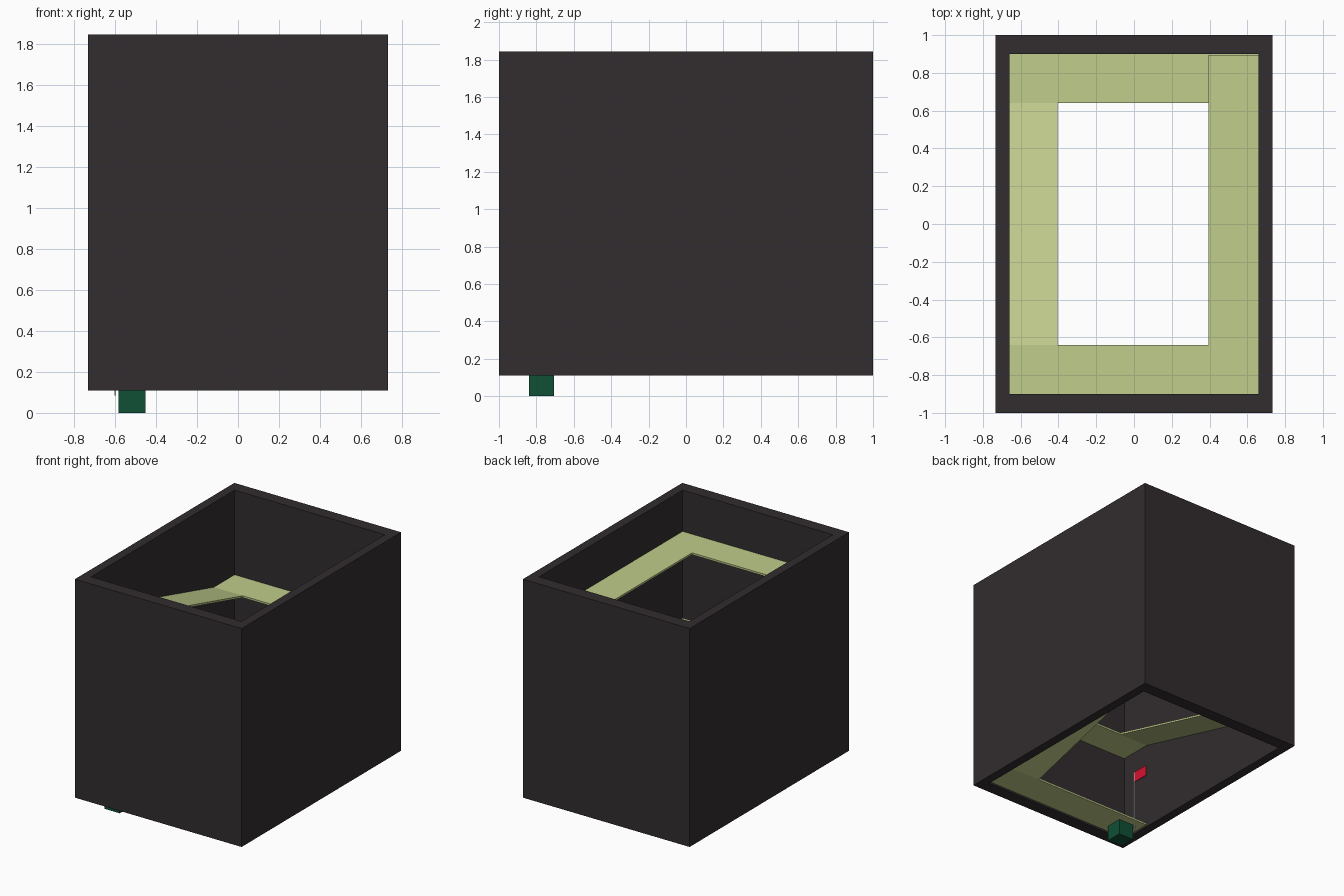
import bpy, bmesh

if "Cube" in bpy.data.objects:
    bpy.data.objects.remove(bpy.data.objects["Cube"])


def material(name, rgb):
    m = bpy.data.materials.new(name)
    m.diffuse_color = (*rgb, 1)
    m.use_nodes = True
    m.node_tree.nodes["Principled BSDF"].inputs["Base Color"].default_value = m.diffuse_color
    return m


WALL = material("dark_wall", (0.032, 0.026, 0.028))
PATH = material("pale_green", (0.53, 0.61, 0.26))
GREEN = material("deep_green", (0.005, 0.08, 0.035))
RED = material("red", (0.65, 0.006, 0.03))


def finish(bm, name, mat=None):
    bmesh.ops.recalc_face_normals(bm, faces=bm.faces)
    me = bpy.data.meshes.new(name)
    bm.to_mesh(me)
    bm.free()
    ob = bpy.data.objects.new(name, me)
    bpy.context.collection.objects.link(ob)
    if mat:
        me.materials.append(mat)
    return ob


def slab(name, x, y, z, thick, mat=None):
    """Box whose top runs from z[0] at y[0] to z[1] at y[1]."""
    bm = bmesh.new()
    bmesh.ops.create_cube(bm, size=1)
    for v in bm.verts:
        end = int(v.co.y > 0)
        top = v.co.z > 0
        v.co = (x[int(v.co.x > 0)], y[end], z[end] - (0 if top else thick))
    return finish(bm, name, mat)


# Tower shell: rectangular tube, open at top and bottom
OX, OY, IX, IY = 0.732, 1.0, 0.66, 0.90
Z0, Z1 = 0.11, 1.843
bm = bmesh.new()
signs = [(-1, -1), (1, -1), (1, 1), (-1, 1)]
rings = [[bm.verts.new((sx * a, sy * b, z)) for sx, sy in signs]
         for a, b, z in [(OX, OY, Z0), (OX, OY, Z1), (IX, IY, Z1), (IX, IY, Z0)]]
for r in range(4):
    lo, hi = rings[r], rings[(r + 1) % 4]
    for i in range(4):
        j = (i + 1) % 4
        bm.faces.new((lo[i], lo[j], hi[j], hi[i]))
finish(bm, "tower_walls", WALL)

# Spiral path: flat landings front and back joined by side ramps
T = 0.015
LX, RX, RY = (-IX, -0.405), (0.395, IX), 0.64
levels = [0.14 + 0.344 * i for i in range(5)]
for i, z in enumerate(levels):
    front = i % 2 == 0
    span = (-IY, -RY) if front else (RY, IY)
    slab(f"landing_{i}", (-IX, IX), span, (z, z), T, PATH)
    if i < 4:
        up = levels[i + 1]
        if front:
            slab(f"right_ramp_{i}", RX, (-RY, RY), (z, up), T, PATH)
        else:
            slab(f"left_ramp_{i}", LX, (-RY, RY), (up, z), T, PATH)

# Flat top walkway ending at the back wall
top = levels[-1]
slab("top_walkway", RX, (-RY, 0.895), (top, top), T, PATH)

# Small cube under the start of the path
slab("start_cube", (-0.583, -0.45), (-0.84, -0.707), (0.133, 0.133), 0.133, GREEN)

# Flag on a thin pole
slab("flag_pole", (-0.603, -0.595), (-0.714, -0.706), (0.59, 0.59), 0.505)
slab("flag", (-0.602, -0.596), (-0.71, -0.57), (0.587, 0.587), 0.085, RED)
